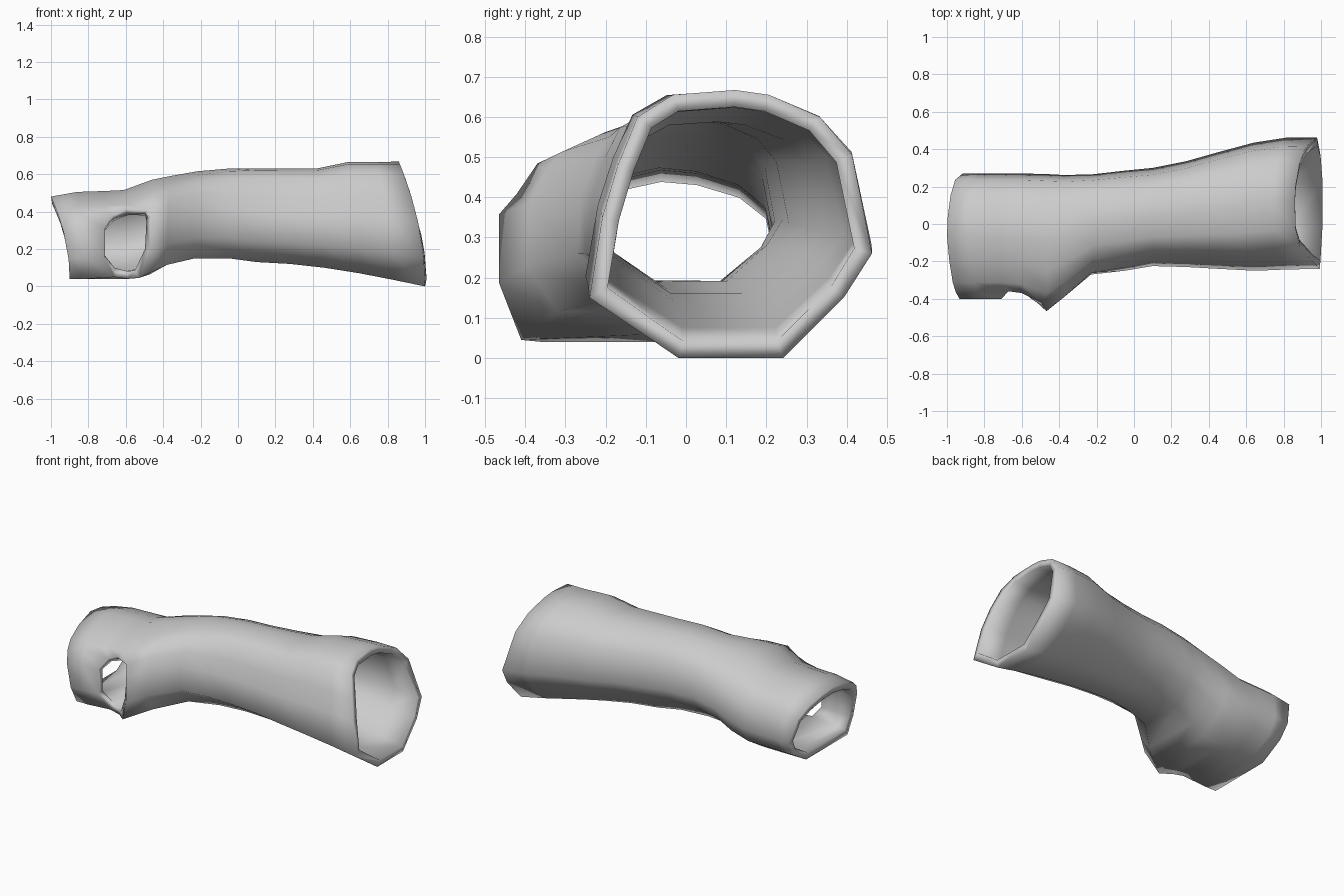
import bpy, bmesh

# Normalised cross-sections (u: -1..1 across y, v: 0..1 up z), counter-clockwise seen from +x
HAND = [(-.85, 0), (.4, 0), (.85, .2), (1, .4), (.9, .75), (.65, .9), (.3, .98),
        (0, 1), (-.42, .93), (-.74, .83), (-.88, .74), (-1, .58), (-1, .24)]
ARM = [(-.37, 0), (.37, 0), (.8, .225), (1, .39), (.86, .757), (.63, .9), (.27, .982),
       (.03, 1), (-.41, .982), (-.66, .9), (-.8, .72), (-.91, .525), (-1, .225)]

# Rings along the sleeve: x at bottom, x at top, y min, y max, z min, z max
RINGS = [
    (-.90, -1.0, -.40, .27, .04, .48),
    (-.82, -.86, -.40, .27, .04, .505),
    (-.71, -.71, -.40, .27, .04, .51),
    (-.59, -.61, -.41, .27, .04, .515),
    (-.47, -.46, -.465, .267, .065, .57),
    (-.38, -.36, -.395, .262, .115, .59),
    (-.23, -.22, -.27, .265, .15, .615),
    (-.05, -.05, -.25, .285, .15, .63),
    (.10, .10, -.225, .30, .13, .63),
    (.28, .26, -.23, .335, .12, .63),
    (.46, .42, -.24, .385, .10, .63),
    (.65, .59, -.25, .435, .07, .665),
    (.83, .74, -.243, .462, .035, .665),
    (1.0, .86, -.24, .463, 0, .667),
]

bm = bmesh.new()
loft = []
for xb, xt, y0, y1, z0, z1 in RINGS:
    t = min(max((xb + .47) / .55, 0), 1)      # blend hand section into forearm section
    ring = []
    for (hu, hv), (au, av) in zip(HAND, ARM):
        u, v = hu + (au - hu) * t, hv + (av - hv) * t
        ring.append(bm.verts.new((xb + (xt - xb) * v * v,
                                  (y0 + y1) / 2 + u * (y1 - y0) / 2,
                                  z0 + v * (z1 - z0))))
    loft.append(ring)

# Sleeve wall, leaving out the faces of the thumb opening
n = len(HAND)
for i in range(len(loft) - 1):
    for j in range(n):
        if i in (2, 3) and j >= 10:
            continue
        k = (j + 1) % n
        bm.faces.new((loft[i][j], loft[i][k], loft[i + 1][k], loft[i + 1][j]))

# Round the corners of the thumb opening
for i, j, dx, dz in ((2, 10, .04, -.01), (2, 0, .05, .01), (4, 10, -.03, -.03),
                     (4, 0, -.06, -.02), (3, 10, 0, .02)):
    loft[i][j].co.x += dx
    loft[i][j].co.z += dz

mesh = bpy.data.meshes.new("wrist_sleeve")
bm.to_mesh(mesh)
bm.free()
sleeve = bpy.data.objects.new("wrist_sleeve", mesh)
bpy.context.collection.objects.link(sleeve)
mesh.shade_smooth()

# Wall thickness, inward
wall = sleeve.modifiers.new("wall", 'SOLIDIFY')
wall.thickness = .042
wall.offset = -1
wall.use_even_offset = True
